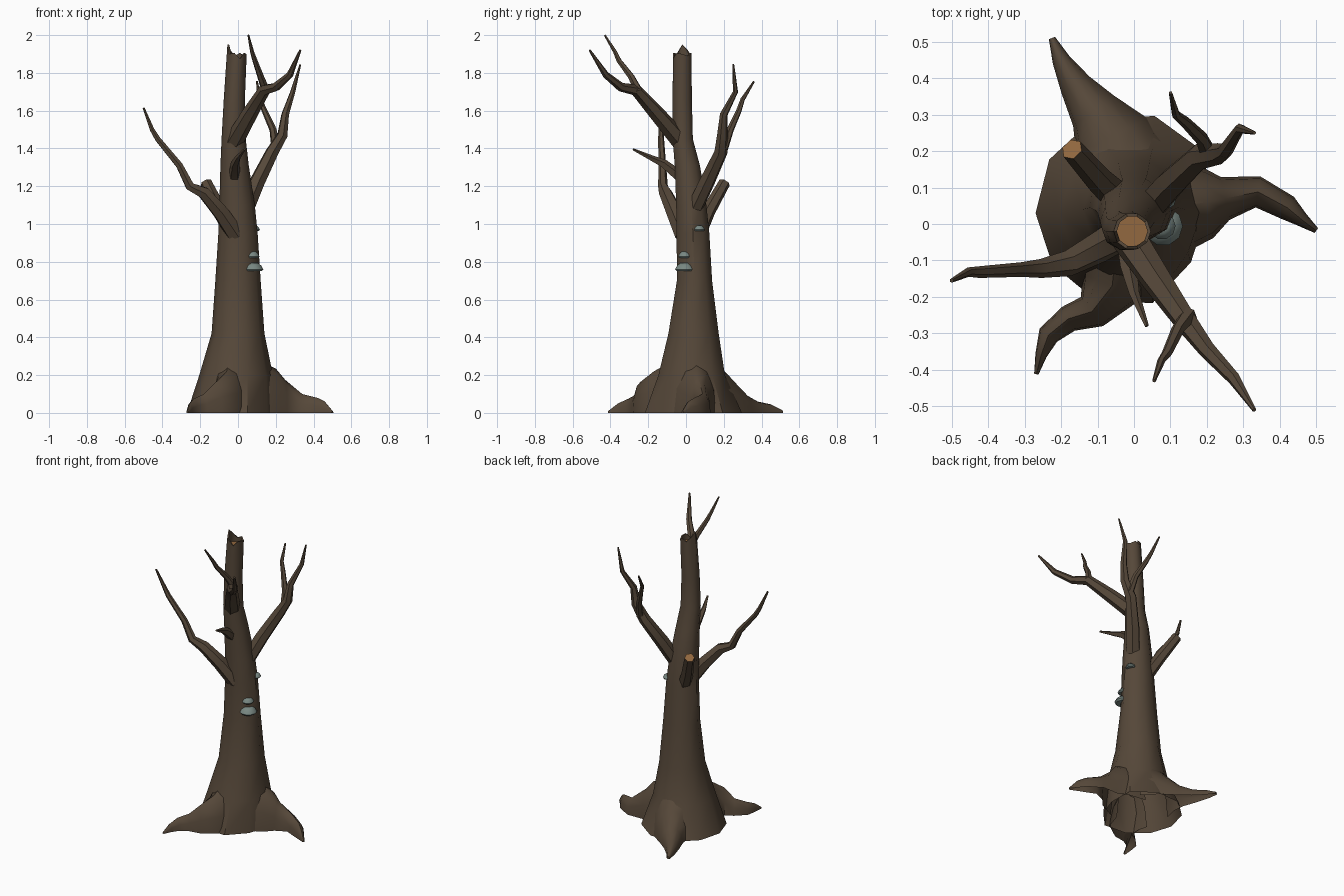
import bpy, bmesh, math
from mathutils import Vector

if "Cube" in bpy.data.objects:
    bpy.data.objects.remove(bpy.data.objects["Cube"])


def material(name, rgb):
    m = bpy.data.materials.new(name)
    m.diffuse_color = (*rgb, 1)
    m.use_nodes = True
    m.node_tree.nodes["Principled BSDF"].inputs["Base Color"].default_value = m.diffuse_color
    return m


BARK = material("dark bark", (0.092, 0.064, 0.041))
WOOD = material("cut wood", (0.29, 0.14, 0.05))
FUNGUS = material("grey green fungus", (0.19, 0.245, 0.225))


def finish(name, bm, mats, angle=40):
    bmesh.ops.recalc_face_normals(bm, faces=bm.faces)
    me = bpy.data.meshes.new(name)
    bm.to_mesh(me)
    bm.free()
    for m in mats:
        me.materials.append(m)
    me.shade_smooth()
    me.set_sharp_from_angle(angle=math.radians(angle))
    ob = bpy.data.objects.new(name, me)
    bpy.context.collection.objects.link(ob)
    return ob


def skin(bm, rings, closed=True):
    """Bridge successive rings of points with quads."""
    vs = [[bm.verts.new(p) for p in r] for r in rings]
    n = len(vs[0])
    for a, b in zip(vs, vs[1:]):
        for i in range(n if closed else n - 1):
            j = (i + 1) % n
            bm.faces.new((a[i], a[j], b[j], b[i]))
    return vs


def branch(name, pts, radii, sides=6, cut=False):
    """Tapered tube along a path, with a plain or cut-wood end."""
    pts = [Vector(p) for p in pts]
    rings, side = [], None
    for i, (p, r) in enumerate(zip(pts, radii)):
        t = (pts[min(i + 1, len(pts) - 1)] - pts[max(i - 1, 0)]).normalized()
        if side is None:
            side = t.orthogonal()
        side = (side - t * side.dot(t)).normalized()
        up = t.cross(side)
        rings.append([p + r * (side * math.cos(a) + up * math.sin(a))
                      for a in (2 * math.pi * k / sides for k in range(sides))])
    bm = bmesh.new()
    vs = skin(bm, rings)
    cap = bm.faces.new(vs[-1])
    if cut:
        cap.material_index = 1
    return finish(name, bm, [BARK, WOOD] if cut else [BARK], 45)


def root(name, stations):
    """Half-round root lying on the ground: stations of x, y, half width, height."""
    rings = []
    for i, (x, y, w, h) in enumerate(stations):
        a, b = stations[max(i - 1, 0)], stations[min(i + 1, len(stations) - 1)]
        d = Vector((b[0] - a[0], b[1] - a[1])).normalized()
        rings.append([(x - d.y * w * math.cos(t), y + d.x * w * math.cos(t), h * math.sin(t))
                      for t in (math.pi * k / 6 for k in range(7))])
    bm = bmesh.new()
    vs = skin(bm, rings, closed=False)
    bm.faces.new(vs[-1])
    return finish(name, bm, [BARK], 50)


# Trunk: flared base, leaning shaft, jagged broken rim with a hollow
N = 10
ANG = [2 * math.pi * k / N for k in range(N)]
BASE = [.23, .28, .28, .27, .25, .24, .24, .25, .26, .23]
RIM = [1.90, 1.89, 1.905, 1.89, 1.92, 1.95, 1.90, 1.905, 1.875, 1.905]


def ring(cx, cy, rx, ry, z):
    return [(cx + rx * math.cos(a), cy + ry * math.sin(a), z) for a in ANG]


rings = [[(-.03 + r * math.cos(a), .03 + r * math.sin(a), 0) for a, r in zip(ANG, BASE)]]
rings += [ring(*s) for s in [
    (-.01, .03, .195, .185, .2), (0, .04, .14, .14, .42), (0, .045, .12, .098, .7),
    (0, .037, .104, .091, .95), (-.005, .028, .094, .084, 1.1), (-.018, .007, .075, .07, 1.31),
    (-.023, -.017, .064, .056, 1.45), (-.02, -.02, .056, .054, 1.65)]]
for f in (.051, .042):
    rings.append([(-.005 + f * math.cos(a), -.02 + f * math.sin(a), z) for a, z in zip(ANG, RIM)])
rings.append(ring(-.005, -.02, .042, .042, 1.865))
bm = bmesh.new()
vs = skin(bm, rings)
bm.faces.new(vs[-1]).material_index = 1
finish("trunk", bm, [BARK, WOOD])

# Roots
root("right_root", [(.08, .04, .14, .29), (.2, .06, .1, .235), (.25, .07, .06, .175),
                    (.34, .088, .043, .1), (.42, .045, .035, .08), (.46, .012, .02, .06),
                    (.5, -.018, .008, .01)])
root("back_root", [(-.03, .15, .16, .28), (-.06, .24, .11, .18), (-.11, .31, .07, .1),
                   (-.16, .38, .045, .06), (-.2, .45, .025, .045), (-.225, .51, .009, .015)])
root("front_root", [(-.05, -.08, .11, .27), (-.06, -.17, .09, .22), (-.115, -.24, .05, .165),
                    (-.18, -.26, .037, .1), (-.235, -.305, .03, .075), (-.255, -.36, .016, .05),
                    (-.268, -.412, .006, .01)])

# Branches
branch("left_branch",
       [(-.01, -.01, .94), (-.09, -.06, 1.06), (-.18, -.108, 1.165), (-.255, -.122, 1.2),
        (-.31, -.125, 1.31), (-.425, -.132, 1.45), (-.455, -.132, 1.5), (-.5, -.155, 1.615)],
       [.05, .045, .036, .026, .02, .016, .013, .006])
branch("right_branch",
       [(.03, .03, 1.05), (.1, .11, 1.22), (.18, .185, 1.38), (.235, .193, 1.47),
        (.25, .2, 1.58), (.29, .262, 1.7), (.33, .25, 1.845)],
       [.045, .043, .036, .029, .021, .014, .005])
branch("right_twig",
       [(.2, .2, 1.4), (.185, .235, 1.5), (.14, .28, 1.6), (.115, .3, 1.66), (.1, .36, 1.755)],
       [.024, .019, .015, .012, .005])
branch("front_branch",
       [(-.02, -.03, 1.44), (.06, -.15, 1.58), (.14, -.265, 1.71), (.2, -.345, 1.725),
        (.275, -.425, 1.79), (.33, -.51, 1.92)],
       [.05, .042, .032, .024, .018, .006])
branch("front_twig",
       [(.15, -.25, 1.7), (.12, -.29, 1.78), (.09, -.355, 1.865), (.075, -.375, 1.91),
        (.055, -.43, 2.0)],
       [.024, .018, .014, .011, .005])
branch("small_front_twig",
       [(-.02, -.02, 1.24), (-.015, -.12, 1.32), (0, -.19, 1.352), (.035, -.28, 1.395)],
       [.034, .024, .015, .006], 5)
branch("sawn_stub", [(-.02, .05, .92), (-.095, .12, 1.07), (-.17, .205, 1.22)],
       [.045, .037, .031], cut=True)


# Shelf fungi: low domes with a tapered underside
def shelf(name, x, y, z, r, h):
    bm = bmesh.new()
    rings = [ring(x, y, r * f, r * f, z + h * g)
             for f, g in ((.85, 0), (1, .22), (.8, .65), (.45, .95))]
    vs = skin(bm, rings)
    bm.faces.new(vs[0])
    bm.faces.new(vs[-1])
    finish(name, bm, [FUNGUS], 45)


shelf("lower_shelf_fungus", .08, -.006, .75, .054, .046)
shelf("middle_shelf_fungus", .077, -.006, .82, .037, .036)
shelf("upper_shelf_fungus", .085, .07, .963, .031, .03)
